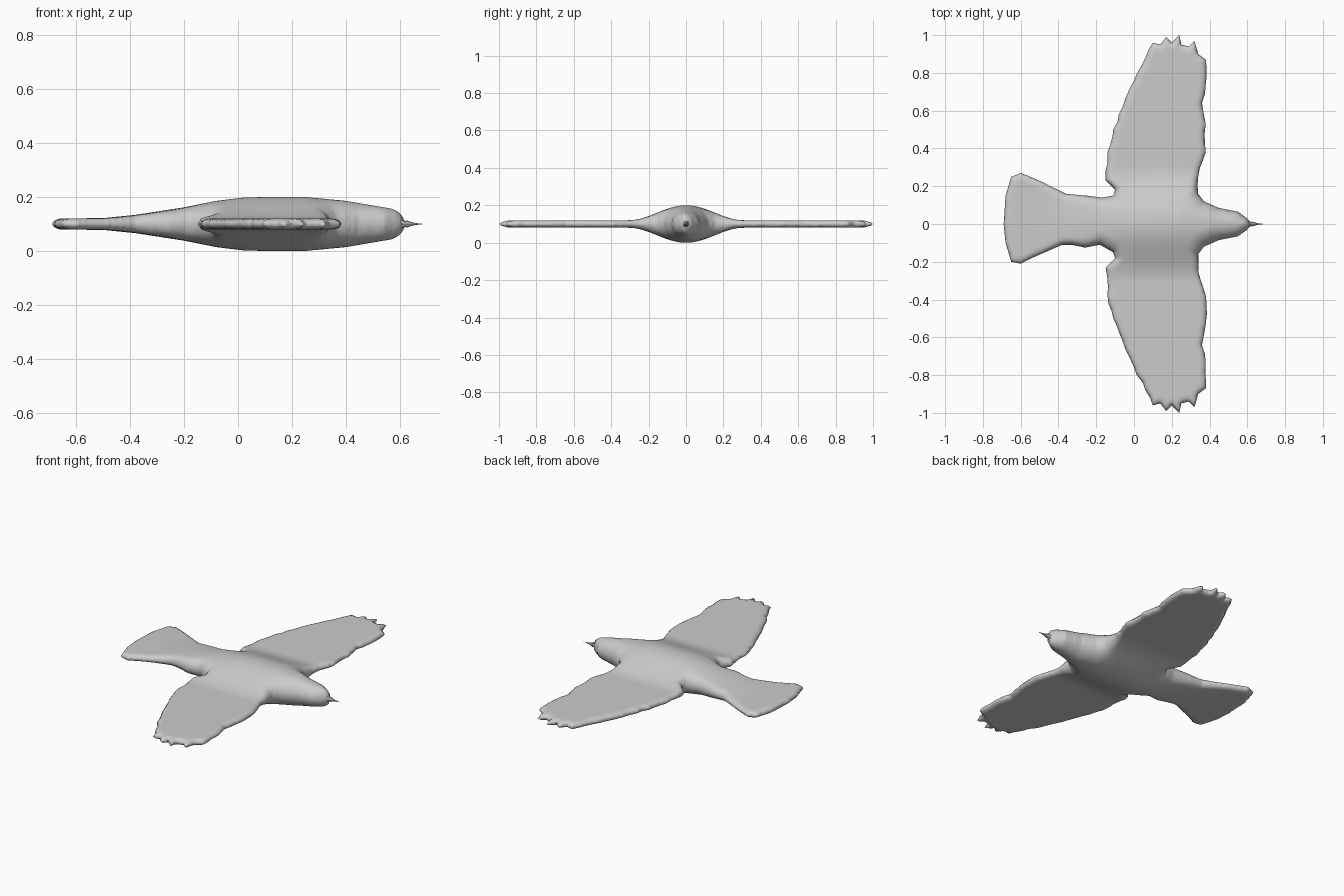
import bpy, bmesh, math, random
from mathutils import Vector

random.seed(4)
cube = bpy.data.objects.get("Cube")
if cube:
    bpy.data.objects.remove(cube, do_unlink=True)

MID_Z = 0.1          # height of the symmetry plane
SKIN = 0.02          # half thickness of wings and tail
GRID = 0.0125        # surface grid spacing

grey = bpy.data.materials.new("plain grey")
grey.use_nodes = True
colour = (0.6, 0.6, 0.6, 1)
grey.diffuse_color = colour
grey.node_tree.nodes["Principled BSDF"].inputs["Base Color"].default_value = colour

# Plan outline in hundredths: head, leading edge, feather tips, trailing edge
side = [(60, 3), (55, 6.5), (45, 8.5), (37, 12), (34, 16), (34, 25), (38, 38),
        (38, 53), (36, 64), (38, 74), (38, 87), (34, 90), (32, 97), (29, 94),
        (25, 95), (24, 100), (20, 96), (17, 99), (14, 95), (10, 96), (6, 88),
        (0, 76), (-6, 62), (-11, 50), (-14, 38), (-15, 23), (-10, 18), (-11, 15)]
# Slightly uneven fan tail, running from the left root to the right root
tail = [(-17, 14), (-25, 15), (-36, 16), (-48, 22), (-60, 27), (-65, 25), (-68, 15),
        (-69, 0), (-68, -10), (-65, -20), (-60, -21), (-54, -18), (-38, -11),
        (-33, -11), (-26, -12.5), (-18, -11)]
# Half height of the body along its length
spine = [(-69, 2), (-50, 2.2), (-38, 3.4), (-20, 6.2), (-8, 8.6), (2, 9.8), (10, 10),
         (25, 10), (40, 8.6), (54, 6.2), (70, 5)]

plan = [(62, 0)] + side + tail + [(x, -y) for x, y in reversed(side)]
plan = [Vector((x, y)) / 100 for x, y in plan]


def ragged(points):
    """Split long edges and roughen the feathered ones."""
    result = []
    for a, b in zip(points, points[1:] + points[:1]):
        result.append(a)
        steps = int((b - a).length / 0.04)
        for i in range(1, steps):
            p = a.lerp(b, i / steps)
            if abs(p.y) > 0.2:
                p.x += random.uniform(-0.007, 0.007)
            result.append(p)
    return result


def spine_height(x):
    for (x0, h0), (x1, h1) in zip(spine, spine[1:]):
        if x * 100 <= x1:
            t = max(0, (x * 100 - x0) / (x1 - x0))
            return (h0 + (h1 - h0) * t) / 100
    return spine[-1][1] / 100


def edge_distance(p, points):
    best = 9.0
    for a, b in zip(points, points[1:] + points[:1]):
        d = b - a
        t = min(1, max(0, (p - a).dot(d) / d.length_squared))
        best = min(best, (p - a - d * t).length)
    return best


def half_thickness(p, points):
    """Bell-shaped body blended into flat wings, rounded at the outline."""
    bell = math.cos(min(1, abs(p.y) / 0.31) * math.pi / 2) ** 2
    height = SKIN + (spine_height(p.x) - SKIN) * bell
    radius = max(0.038, height)
    inset = 1 - min(1, edge_distance(p, points) / radius)
    return height * math.sqrt(1 - inset * inset)


# Body, wings and tail: one outline cut into a grid and inflated
outline = ragged(plan)
bm = bmesh.new()
face = bm.faces.new([bm.verts.new((p.x, p.y, 0)) for p in outline])
face.normal_update()
if face.normal.z < 0:
    face.normal_flip()
for axis, reach in ((0, 0.7), (1, 1.0)):
    normal = Vector((0, 0, 0))
    normal[axis] = 1
    count = int(reach / GRID)
    for i in range(-count, count + 1):
        geometry = bm.verts[:] + bm.edges[:] + bm.faces[:]
        bmesh.ops.bisect_plane(bm, geom=geometry, dist=1e-5,
                               plane_co=normal * (i * GRID + 0.0003), plane_no=normal)
bmesh.ops.remove_doubles(bm, verts=bm.verts[:], dist=0.0015)
bmesh.ops.triangulate(bm, faces=[f for f in bm.faces if len(f.verts) > 4])
for v in bm.verts:
    v.co.z = 0 if v.is_boundary else half_thickness(v.co.xy, outline)
bmesh.ops.triangulate(bm, faces=bm.faces[:])
for f in bm.faces:
    f.smooth = True
mesh = bpy.data.meshes.new("bird_body")
bm.to_mesh(mesh)
bm.free()
body = bpy.data.objects.new("bird_body", mesh)
bpy.context.collection.objects.link(body)
body.location.z = MID_Z
body.data.materials.append(grey)
mirror = body.modifiers.new("underside", 'MIRROR')
mirror.use_axis = (False, False, True)
mirror.merge_threshold = 0.0005


# Beak: short tapered cones pointing forward
def beak_cone(name, start, end, radius):
    bpy.ops.mesh.primitive_cone_add(vertices=8, radius1=radius, radius2=0, depth=end - start,
                                    location=((start + end) / 2, 0, MID_Z),
                                    rotation=(0, math.pi / 2, 0))
    cone = bpy.context.object
    cone.name = name
    cone.data.materials.append(grey)


beak_cone("beak_base", 0.595, 0.645, 0.024)
beak_cone("beak_middle", 0.625, 0.665, 0.014)
beak_cone("beak_tip", 0.63, 0.69, 0.008)
